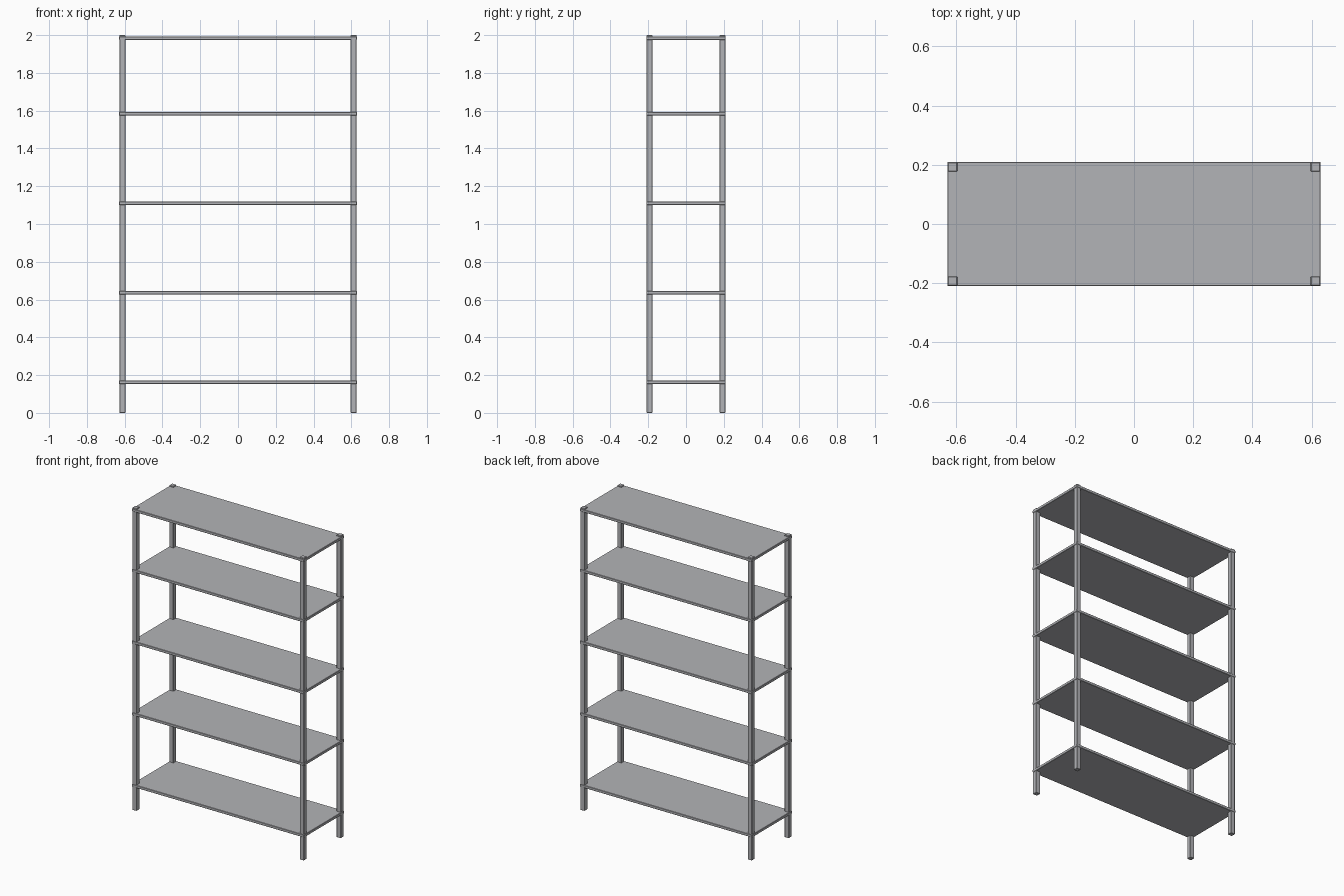
import bpy

if "Cube" in bpy.data.objects:
    bpy.data.objects.remove(bpy.data.objects["Cube"], do_unlink=True)

# One painted steel colour
steel = bpy.data.materials.new("grey_steel")
steel.use_nodes = True
GREY = (0.45, 0.455, 0.475, 1)
steel.diffuse_color = GREY
steel.node_tree.nodes["Principled BSDF"].inputs["Base Color"].default_value = GREY


def box(name, centre, size, bevel):
    bpy.ops.mesh.primitive_cube_add(size=1, location=centre)
    ob = bpy.context.object
    ob.name = name
    ob.scale = size
    bpy.ops.object.transform_apply(location=False, rotation=False, scale=True)
    ob.data.materials.append(steel)
    mod = ob.modifiers.new("edge", "BEVEL")
    mod.width = bevel
    mod.segments = 1
    return ob


# Corner posts
for side, x in (("right", -0.612), ("left", 0.612)):
    for end, y in (("front", -0.193), ("back", 0.193)):
        box(f"{end}_{side}_post", (x, y, 1.0), (0.031, 0.031, 2.0), 0.002)

# Shelves
for i, z in enumerate((0.162, 0.636, 1.11, 1.584, 1.984)):
    box(f"shelf_{i + 1}", (0, 0, z), (1.26, 0.42, 0.018), 0.002)
